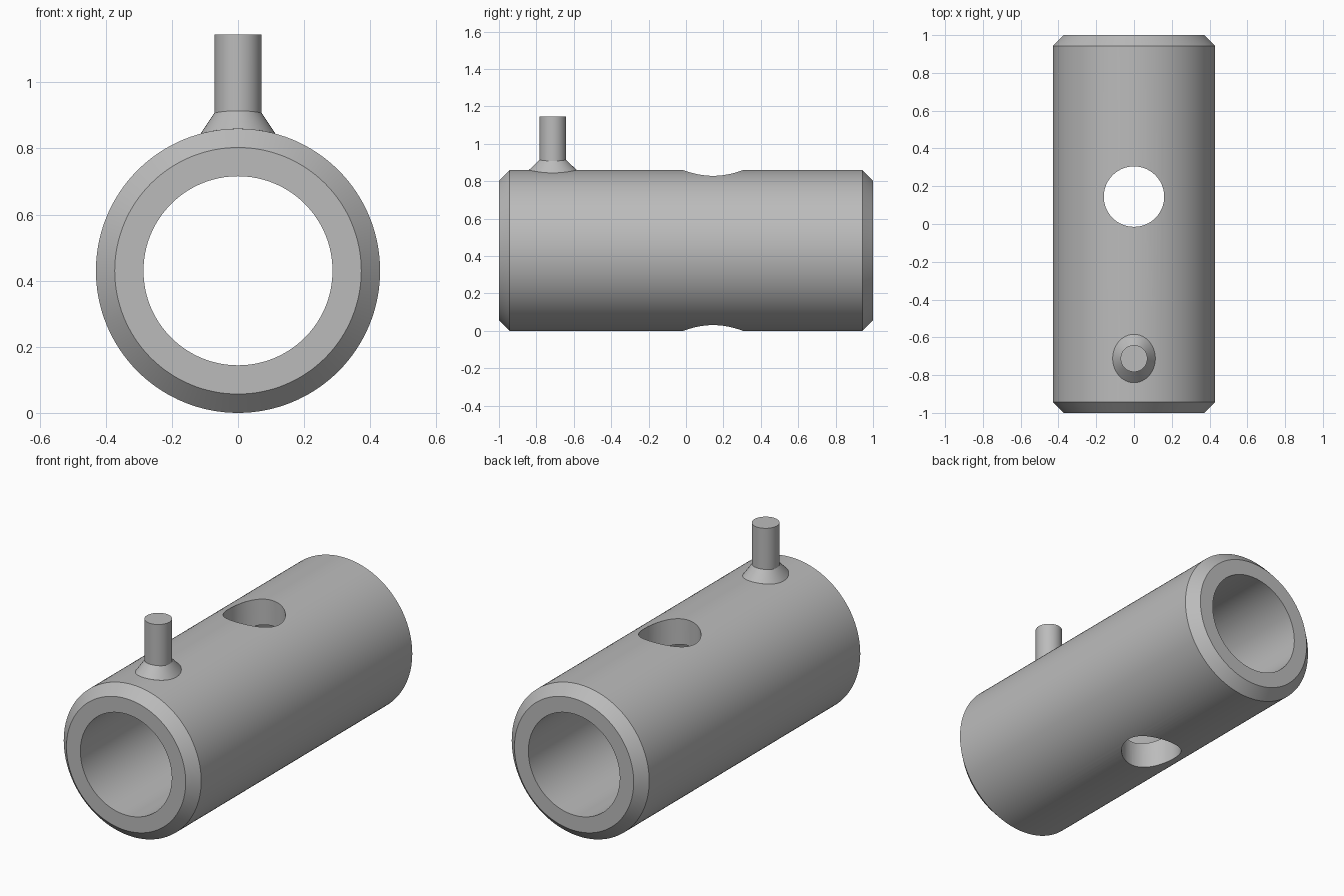
import bpy, bmesh, math

cube = bpy.data.objects.get("Cube")
if cube:
    bpy.data.objects.remove(cube, do_unlink=True)

R, BORE, CHAMFER, AXIS_Z = 0.43, 0.286, 0.057, 0.43
HOLE_Y, HOLE_R = 0.145, 0.16
PIN_Y, PIN_R, PIN_TOP = -0.712, 0.071, 1.145

steel = bpy.data.materials.new("grey_steel")
colour = (0.5, 0.5, 0.5, 1)
steel.diffuse_color = colour
steel.use_nodes = True
steel.node_tree.nodes["Principled BSDF"].inputs["Base Color"].default_value = colour


def loft(name, rings, closed=False, cap=False):
    """Skin a list of equal-length point rings into one mesh object."""
    bm = bmesh.new()
    loops = [[bm.verts.new(p) for p in ring] for ring in rings]
    pairs = list(zip(loops, loops[1:]))
    if closed:
        pairs.append((loops[-1], loops[0]))
    for a, b in pairs:
        n = len(a)
        for i in range(n):
            j = (i + 1) % n
            bm.faces.new((a[i], a[j], b[j], b[i]))
    if cap:
        bm.faces.new(loops[0])
        bm.faces.new(loops[-1])
    bmesh.ops.recalc_face_normals(bm, faces=bm.faces)
    mesh = bpy.data.meshes.new(name)
    bm.to_mesh(mesh)
    bm.free()
    mesh.materials.append(steel)
    obj = bpy.data.objects.new(name, mesh)
    bpy.context.collection.objects.link(obj)
    return obj


def select(obj):
    bpy.ops.object.select_all(action='DESELECT')
    obj.select_set(True)
    bpy.context.view_layer.objects.active = obj


def circle(n):
    return [(math.cos(a), math.sin(a)) for a in (2 * math.pi * i / n for i in range(n))]


def surface_z(x):
    return AXIS_Z + math.sqrt(R * R - x * x)


# Tube: chamfered outer wall and straight bore, turned about the y axis
profile = [(BORE, -1), (R - CHAMFER, -1), (R, CHAMFER - 1),
           (R, 1 - CHAMFER), (R - CHAMFER, 1), (BORE, 1)]
tube = loft("tube", [[(r * c, y, AXIS_Z + r * s) for c, s in circle(128)]
                     for r, y in profile], closed=True)

# Cross hole through both walls
cutter = loft("hole_cutter", [[(HOLE_R * c, HOLE_Y + HOLE_R * s, z) for c, s in circle(64)]
                              for z in (-0.2, 1.1)], cap=True)
cutter.hide_render = True
select(tube)
cut = tube.modifiers.new("cross_hole", 'BOOLEAN')
cut.operation = 'DIFFERENCE'
cut.solver = 'EXACT'
cut.object = cutter
bpy.ops.object.modifier_apply(modifier=cut.name)
bpy.data.objects.remove(cutter, do_unlink=True)

# Pin with a sloped collar that follows the curve of the tube
def pin_ring(rx, ry, height):
    return [(rx * c, PIN_Y + ry * s, height(rx * c)) for c, s in circle(64)]


pin = loft("pin", [
    pin_ring(0.113, 0.128, lambda x: surface_z(x) - 0.02),
    pin_ring(0.113, 0.128, surface_z),
    pin_ring(PIN_R, PIN_R, lambda x: surface_z(x) + 0.054),
    pin_ring(PIN_R, PIN_R, lambda x: PIN_TOP)], cap=True)

# Smooth round walls, crisp edges
for obj in (tube, pin):
    select(obj)
    bpy.ops.object.shade_smooth_by_angle(angle=math.radians(25))
